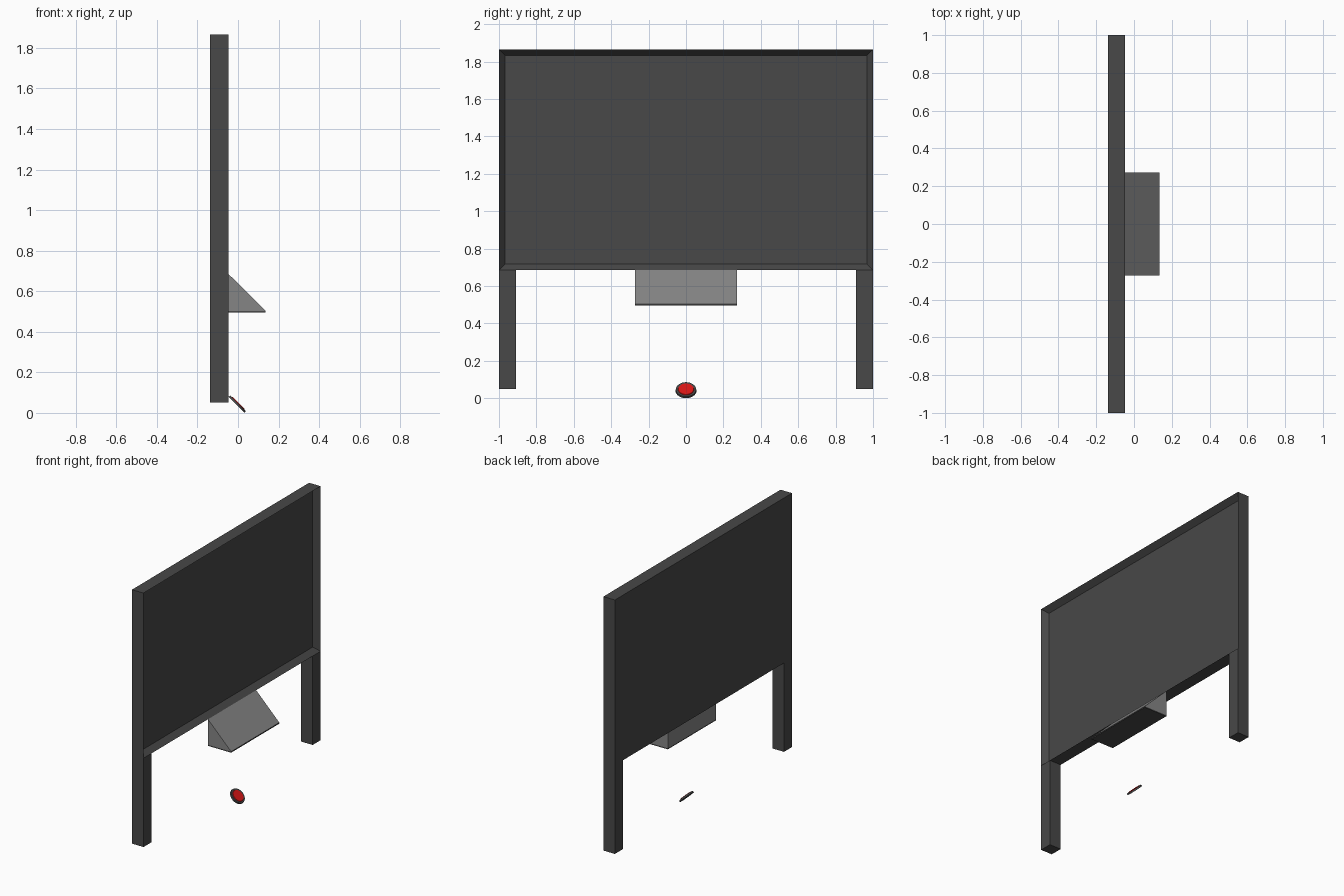
import bpy, bmesh, math
from mathutils import Matrix

cube = bpy.data.objects.get("Cube")
if cube:
    bpy.data.objects.remove(cube, do_unlink=True)


def material(name, r, g, b):
    m = bpy.data.materials.new(name)
    m.use_nodes = True
    m.diffuse_color = (r, g, b, 1)
    m.node_tree.nodes["Principled BSDF"].inputs["Base Color"].default_value = (r, g, b, 1)
    return m


DARK = material("charcoal", 0.065, 0.065, 0.065)
GREY = material("mid_grey", 0.235, 0.235, 0.235)
RED = material("signal_red", 0.7, 0.008, 0.008)


def finish(name, bm, mat):
    bmesh.ops.recalc_face_normals(bm, faces=bm.faces)
    mesh = bpy.data.meshes.new(name)
    bm.to_mesh(mesh)
    bm.free()
    mesh.materials.append(mat)
    obj = bpy.data.objects.new(name, mesh)
    bpy.context.collection.objects.link(obj)
    return obj


def prism(profile, y0, y1):
    """Extrude an (x, z) profile along y."""
    bm = bmesh.new()
    face = bm.faces.new([bm.verts.new((x, y0, z)) for x, z in profile])
    new = bmesh.ops.extrude_face_region(bm, geom=[face])["geom"]
    verts = [v for v in new if isinstance(v, bmesh.types.BMVert)]
    bmesh.ops.translate(bm, verts=verts, vec=(0, y1 - y0, 0))
    bmesh.ops.recalc_face_normals(bm, faces=bm.faces)
    return bm


def rect(x0, x1, z0, z1):
    return [(x0, z0), (x1, z0), (x1, z1), (x0, z1)]


BACK, FACE = -0.138, -0.047

# Board with a recessed panel
bm = prism(rect(BACK, FACE, 0.685, 1.865), -1, 1)
panel = max(bm.faces, key=lambda f: f.calc_center_median().x)
bmesh.ops.inset_region(bm, faces=[panel], thickness=0.045)
bmesh.ops.translate(bm, verts=panel.verts, vec=(-0.04, 0, 0))
finish("board", bm, DARK)

# Legs
for side, name in ((1, "left_leg"), (-1, "right_leg")):
    y0, y1 = sorted((side * 0.91, side))
    finish(name, prism(rect(BACK, FACE, 0.05, 0.685), y0, y1), DARK)

# Sloped console with a dark base plate
finish("console", prism([(FACE, 0.503), (0.136, 0.503), (FACE, 0.685)], -0.272, 0.272), GREY)
finish("console_base", prism(rect(FACE, 0.136, 0.495, 0.503), -0.272, 0.272), DARK)


# Tilted round button
def disc(name, radius, top, low, high, mat):
    bm = bmesh.new()
    bmesh.ops.create_cone(bm, cap_ends=True, segments=32, radius1=radius,
                          radius2=top, depth=high - low)
    tilt = (Matrix.Translation((-0.003, 0, 0.044)) @ Matrix.Rotation(math.radians(45), 4, "Y")
            @ Matrix.Translation((0, 0, (low + high) / 2)))
    bm.transform(tilt)
    finish(name, bm, mat)


disc("button_housing", 0.056, 0.054, -0.006, 0.005, DARK)
disc("button_cap", 0.043, 0.041, 0.005, 0.008, RED)
